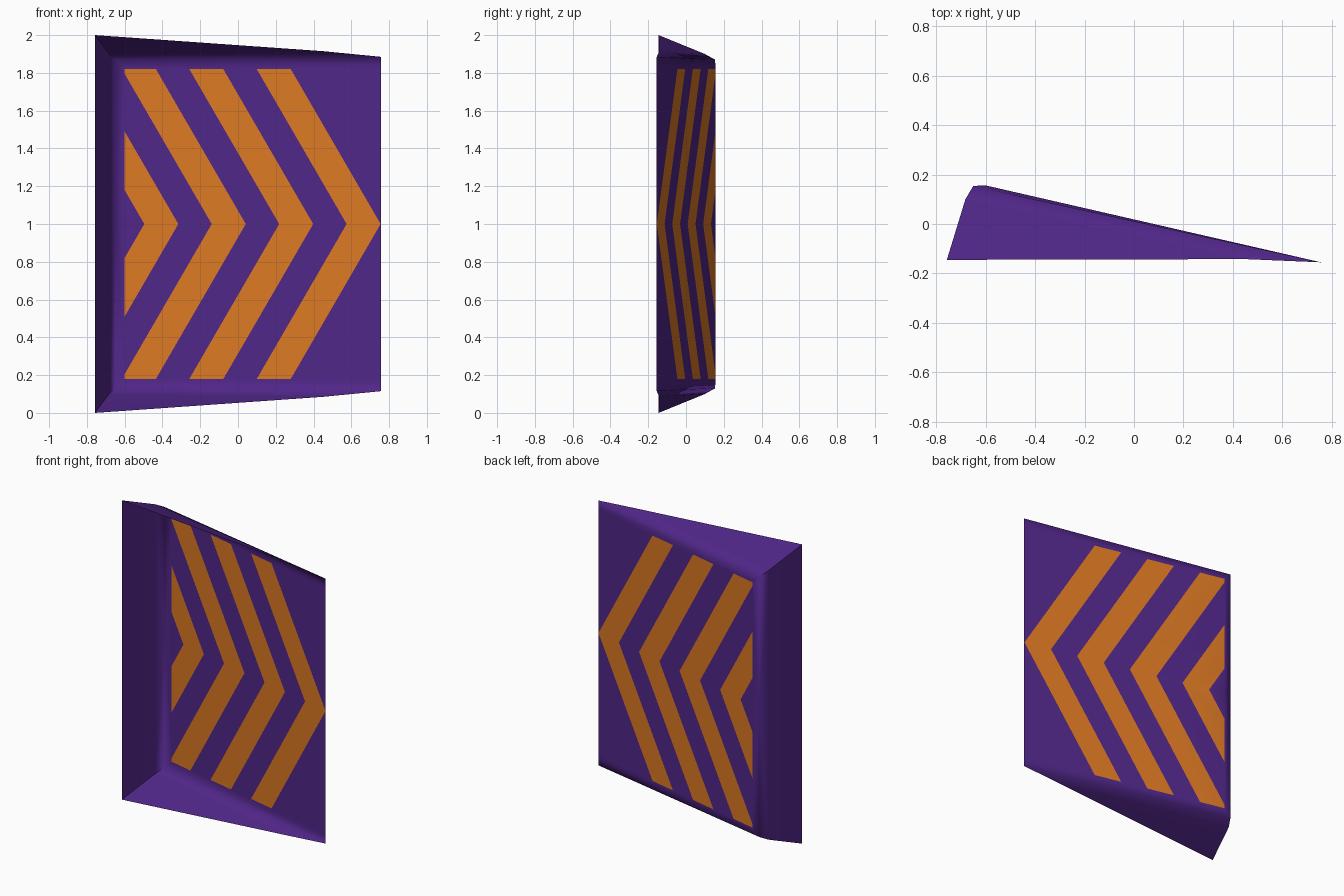
import bpy, bmesh, math
from mathutils import Vector

if "Cube" in bpy.data.objects:
    bpy.data.objects.remove(bpy.data.objects["Cube"])

def material(name, rgb):
    m = bpy.data.materials.new(name)
    lin = [((c / 255 + 0.055) / 1.055) ** 2.4 for c in rgb]
    m.diffuse_color = (*lin, 1)
    m.use_nodes = True
    m.node_tree.nodes["Principled BSDF"].inputs["Base Color"].default_value = m.diffuse_color
    return m

purple = material("purple", (80, 38, 136))
orange = material("orange", (220, 121, 36))

# Upper half of a one-sheet tapered tray; z is measured from mid height
RIGHT, LEFT, TOP = 0.757, -0.6, 0.82
TIP, PITCH, BAND, SLOPE = 0.755, 0.357, 0.18, 0.58

def plate_y(x):
    return 0.156 - 0.2292 * (x - LEFT)

# Nested loops: (mid-height left, left corner, right end) from plate to rim
loops = [
    [(LEFT, plate_y(LEFT), 0), (LEFT, plate_y(LEFT), 0.83), (RIGHT, plate_y(RIGHT), 0.845)],
    [(-0.65, 0.154, 0), (-0.65, 0.154, 0.87), (RIGHT, plate_y(RIGHT), 0.885)],
    [(-0.682, 0.1, 0), (-0.682, 0.1, 0.9), (0.45, -0.142, 0.915)],
    [(-0.757, -0.145, 0), (-0.757, -0.145, 1.0), None],
]

bm = bmesh.new()
rows = [[bm.verts.new(p) if p else None for p in row] for row in loops]
rows[3][2] = rows[2][2]          # the rim meets the fillet here

# Sloping main plate
mid_right = bm.verts.new((RIGHT, plate_y(RIGHT), 0))
plate = bm.faces.new((rows[0][0], rows[0][1], rows[0][2], mid_right))

# Rounded corner and flared walls
for a, b in zip(rows, rows[1:]):
    for i in (0, 1):
        quad = list(dict.fromkeys((a[i], b[i], b[i + 1], a[i + 1])))
        bm.faces.new(quad)
bmesh.ops.recalc_face_normals(bm, faces=bm.faces[:])
if plate.normal.y < 0:
    bmesh.ops.reverse_faces(bm, faces=bm.faces[:])

# Cut the chevron outlines into the plate
plate.material_index = 1
def cut(point, normal):
    faces = [f for f in bm.faces if f.material_index == 1]
    geom = list({e for f in faces for e in f.edges} | {v for f in faces for v in f.verts}) + faces
    bmesh.ops.bisect_plane(bm, geom=geom, dist=1e-5, plane_co=point, plane_no=normal)

cut(Vector((0, 0, TOP)), Vector((0, 0, 1)))
diagonal = Vector((1, 0, SLOPE)).normalized()
for k in range(4):
    for offset in (0, BAND):
        cut(Vector((TIP - k * PITCH - offset, 0, 0)), diagonal)

# Orange where a plate piece lies inside a band
for f in bm.faces:
    if f.material_index == 1:
        c = f.calc_center_median()
        d = TIP - (c.x + SLOPE * c.z)
        inside = d > 0 and d % PITCH < BAND and d < 4 * PITCH and c.z < TOP
        f.material_index = 1 if inside else 0
    f.smooth = True

mesh = bpy.data.meshes.new("chevron_panel")
bm.to_mesh(mesh)
bm.free()
mesh.materials.append(purple)
mesh.materials.append(orange)
mesh.set_sharp_from_angle(angle=math.radians(66))

panel = bpy.data.objects.new("chevron_panel", mesh)
bpy.context.collection.objects.link(panel)
panel.location.z = 1

# Lower half by mirroring; keep the plate flat-shaded beside the fillet
mirror = panel.modifiers.new("mirror", 'MIRROR')
mirror.use_axis = (False, False, True)
mirror.merge_threshold = 0.0005
weighted = panel.modifiers.new("weighted_normals", 'WEIGHTED_NORMAL')
weighted.keep_sharp = True
